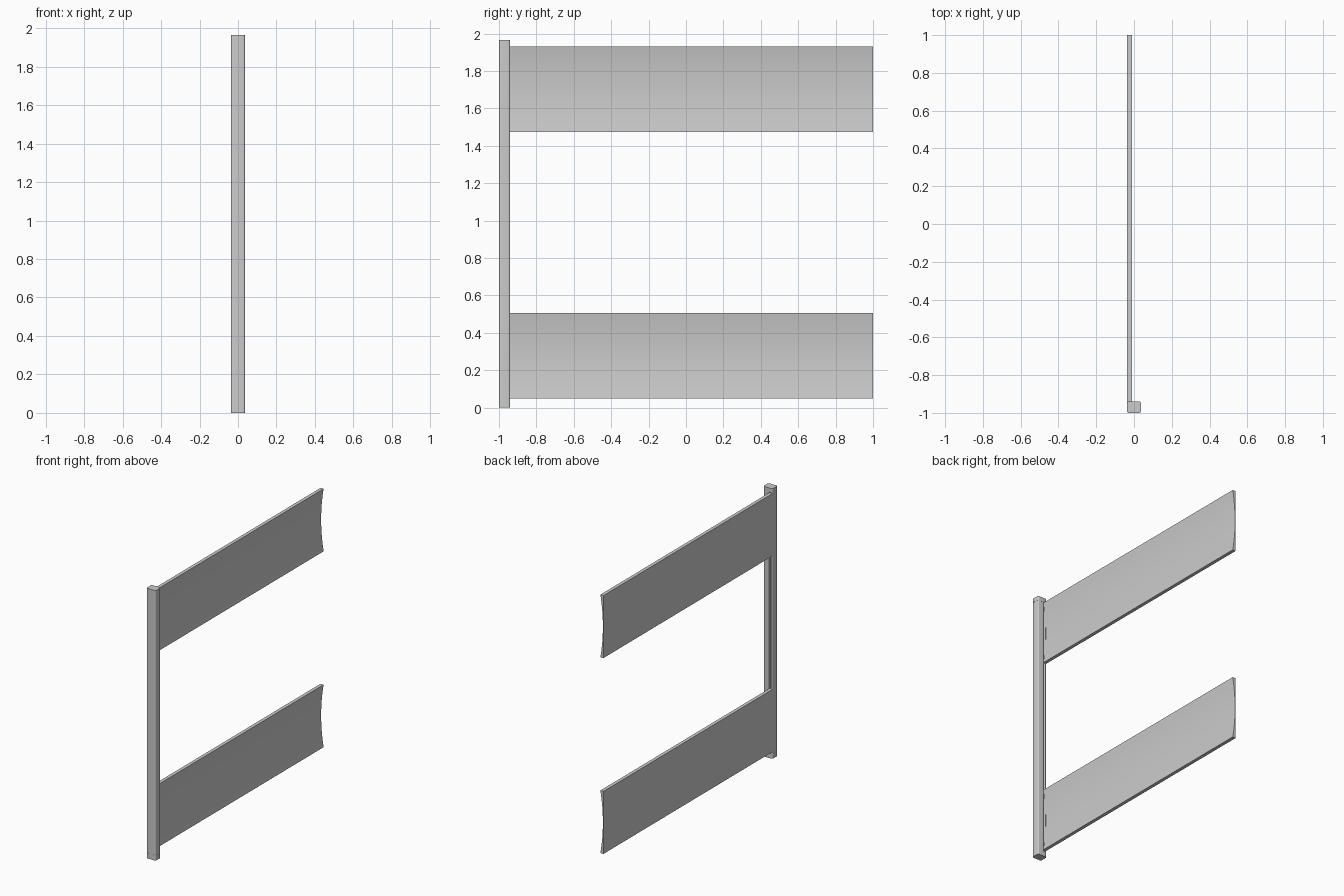
import bpy, bmesh, math

if "Cube" in bpy.data.objects:
    bpy.data.objects.remove(bpy.data.objects["Cube"])

grey = bpy.data.materials.new("light grey")
grey.diffuse_color = (0.6, 0.6, 0.6, 1)
grey.use_nodes = True
grey.node_tree.nodes["Principled BSDF"].inputs["Base Color"].default_value = grey.diffuse_color


def extrude(name, pts, vec):
    """Extrude a closed 3D outline along a vector."""
    bm = bmesh.new()
    face = bm.faces.new([bm.verts.new(p) for p in pts])
    res = bmesh.ops.extrude_face_region(bm, geom=[face])
    verts = [g for g in res["geom"] if isinstance(g, bmesh.types.BMVert)]
    bmesh.ops.translate(bm, verts=verts, vec=vec)
    bmesh.ops.recalc_face_normals(bm, faces=bm.faces)
    me = bpy.data.meshes.new(name)
    bm.to_mesh(me)
    bm.free()
    me.materials.append(grey)
    ob = bpy.data.objects.new(name, me)
    bpy.context.collection.objects.link(ob)
    bpy.ops.object.select_all(action="DESELECT")
    bpy.context.view_layer.objects.active = ob
    ob.select_set(True)
    bpy.ops.object.shade_smooth_by_angle(angle=math.radians(30))
    return ob


def rounded(hx, hy, r, z, groove=False):
    """Rounded rectangle round the post axis, optionally with a back slot."""
    cy, pts = -0.97, []
    for i, (sx, sy) in enumerate([(1, 1), (-1, 1), (-1, -1), (1, -1)]):
        if groove and i == 1:  # slot in the back face that takes the panels
            pts += [(-0.009, cy + hy, z), (-0.009, cy + hy - 0.02, z),
                    (-0.026, cy + hy - 0.02, z), (-0.026, cy + hy, z)]
        for k in range(5):
            a = math.radians(90 * i + 22.5 * k)
            pts.append((sx * (hx - r) + r * math.cos(a),
                        cy + sy * (hy - r) + r * math.sin(a), z))
    return pts


# post with a cap at either end
extrude("post", rounded(0.036, 0.029, 0.008, 0.04, True), (0, 0, 1.895))
extrude("bottom_cap", rounded(0.037, 0.03, 0.01, 0.0), (0, 0, 0.04))
extrude("top_cap", rounded(0.037, 0.03, 0.01, 1.935), (0, 0, 0.03))

# two panels: flat on the outside, hollow curve on the inside
for name, z0 in (("lower_panel", 0.05), ("upper_panel", 1.475)):
    h, n = 0.455, 16
    outline = [(-0.036, -0.945, z0 + h), (-0.036, -0.945, z0)]
    for k in range(n + 1):
        t = k / n
        outline.append((-0.011 - 0.02 * (1 - (2 * t - 1) ** 2), -0.945, z0 + h * t))
    extrude(name, outline, (0, 1.945, 0))
